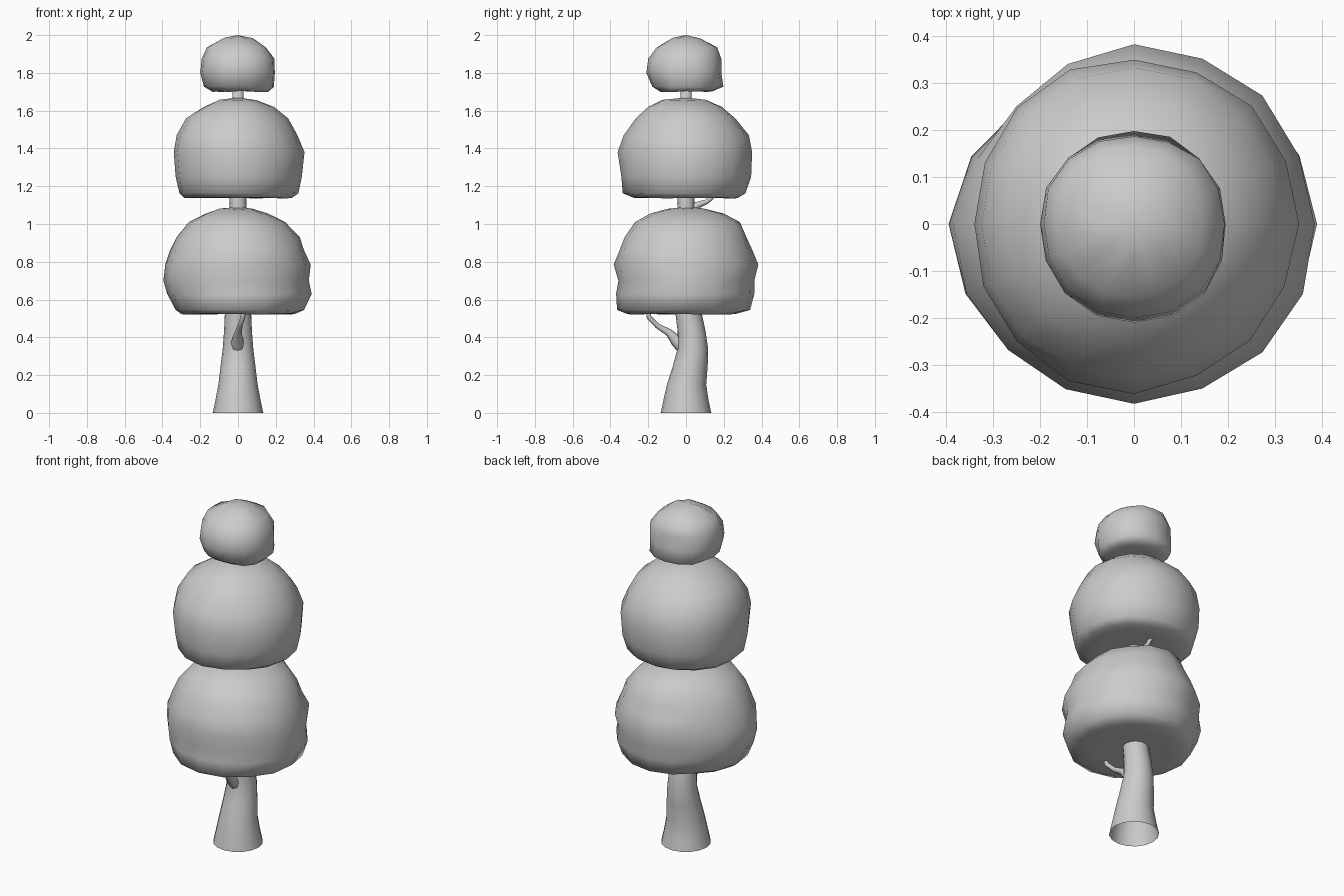
import bpy, bmesh, math, random
from mathutils import Vector

random.seed(4)
if "Cube" in bpy.data.objects:
    bpy.data.objects.remove(bpy.data.objects["Cube"], do_unlink=True)

grey = bpy.data.materials.new("plain grey")
grey.use_nodes = True
colour = (0.6, 0.6, 0.6, 1)
grey.diffuse_color = colour
grey.node_tree.nodes["Principled BSDF"].inputs["Base Color"].default_value = colour


def skin(name, rings, bottom=None, top=None):
    """Bridge rings of points into a smooth surface, closing each end that has a tip point."""
    bm = bmesh.new()
    loops = [[bm.verts.new(p) for p in ring] for ring in rings]
    count = len(loops[0])
    for low, high in zip(loops, loops[1:]):
        for i in range(count):
            j = (i + 1) % count
            bm.faces.new((low[i], low[j], high[j], high[i]))
    for loop, tip in ((loops[0], bottom), (loops[-1], top)):
        if tip is not None:
            centre = bm.verts.new(tip)
            for i in range(count):
                bm.faces.new((loop[i], loop[(i + 1) % count], centre))
    bmesh.ops.recalc_face_normals(bm, faces=bm.faces)
    for face in bm.faces:
        face.smooth = True
    mesh = bpy.data.meshes.new(name)
    bm.to_mesh(mesh)
    bm.free()
    mesh.materials.append(grey)
    obj = bpy.data.objects.new(name, mesh)
    bpy.context.collection.objects.link(obj)
    return obj


def foliage(name, bottom, top, swells, profile, wobble, segments=16):
    """Lumpy crown: each profile row is height, then radius to the left, back, right and front.
    The four swells widen or narrow the quarters between those directions."""
    rings = []
    first = profile[0]
    underside = (first[0], *[r * 0.65 for r in first[1:]])
    for k, row in enumerate([underside] + profile):
        z, radii = row[0], row[1:]
        ring = []
        for i in range(segments):
            quarter, step = divmod(i * 4, segments)
            blend = (1 - math.cos(math.pi * step / segments)) / 2
            radius = radii[quarter] * (1 - blend) + radii[(quarter + 1) % 4] * blend
            radius *= 1 + swells[quarter] * math.sin(math.pi * step / segments)
            height = z
            if step and k:
                radius *= 1 + random.uniform(-wobble, wobble)
                height += random.uniform(-wobble, wobble) * 0.3
            angle = math.tau * i / segments
            ring.append((radius * math.cos(angle), radius * math.sin(angle), height))
        rings.append(ring)
    return skin(name, rings, (0, 0, bottom), (0, 0, top))


def limb(name, path, segments, flat=False):
    """Tapered tube along rows of x, y, z, radius; flat keeps every ring level."""
    points = [Vector(p[:3]) for p in path]
    rings = []
    for k, p in enumerate(points):
        along = points[min(k + 1, len(points) - 1)] - points[max(k - 1, 0)]
        along = Vector((0, 0, 1)) if flat else along.normalized()
        side = Vector((1, 0, 0))
        up = along.cross(side).normalized()
        rings.append([p + path[k][3] * (side * math.cos(a) + up * math.sin(a))
                      for a in (math.tau * i / segments for i in range(segments))])
    return skin(name, rings, None, points[-1])


# Trunk, open underneath, running up through all three crowns
limb("trunk", [
    (0, 0, 0, 0.134), (0, 0, 0.07, 0.119), (0, 0.003, 0.15, 0.104),
    (0, 0.023, 0.25, 0.092), (0, 0.036, 0.34, 0.081), (0, 0.03, 0.43, 0.074),
    (0, 0.015, 0.52, 0.07), (0, 0, 0.8, 0.055), (0, 0, 1.1, 0.045),
    (0, 0, 1.4, 0.035), (0, 0, 1.75, 0.027)], 16, flat=True)

# Small branches
limb("lower_branch", [
    (0, 0, 0.33, 0.035), (-0.003, -0.045, 0.375, 0.033), (0, -0.09, 0.425, 0.02),
    (0.01, -0.15, 0.46, 0.014), (0.025, -0.195, 0.505, 0.013), (0.035, -0.21, 0.58, 0.01)], 8)
limb("upper_branch", [
    (0, 0, 1.06, 0.024), (0, 0.06, 1.1, 0.018),
    (0, 0.11, 1.118, 0.013), (0, 0.16, 1.16, 0.009)], 8)

# Crowns
foliage("lower_crown", 0.53, 1.09, (0.0, -0.07, 0.0, 0.0), [
    (0.523, 0.30, 0.26, 0.30, 0.31), (0.545, 0.35, 0.34, 0.33, 0.365),
    (0.63, 0.39, 0.362, 0.375, 0.37), (0.70, 0.375, 0.362, 0.395, 0.358),
    (0.785, 0.385, 0.383, 0.385, 0.383), (0.86, 0.35, 0.352, 0.36, 0.352),
    (0.93, 0.327, 0.32, 0.325, 0.325), (1.01, 0.25, 0.285, 0.26, 0.27),
    (1.055, 0.16, 0.2, 0.17, 0.19), (1.08, 0.08, 0.1, 0.1, 0.1)], 0.013)
foliage("middle_crown", 1.145, 1.67, (0.0, 0.02, 0.01, -0.03), [
    (1.138, 0.285, 0.275, 0.285, 0.275), (1.163, 0.32, 0.315, 0.31, 0.335),
    (1.25, 0.338, 0.345, 0.33, 0.342), (1.38, 0.352, 0.35, 0.34, 0.362),
    (1.47, 0.315, 0.333, 0.325, 0.33), (1.56, 0.265, 0.26, 0.275, 0.265),
    (1.62, 0.19, 0.19, 0.18, 0.2), (1.655, 0.1, 0.11, 0.1, 0.13)], 0.012)
foliage("top_crown", 1.71, 2.0, (0.02, 0.04, 0.03, 0.04), [
    (1.703, 0.165, 0.14, 0.14, 0.14), (1.727, 0.19, 0.198, 0.18, 0.178),
    (1.80, 0.195, 0.187, 0.2, 0.21), (1.875, 0.193, 0.187, 0.192, 0.2),
    (1.935, 0.147, 0.165, 0.165, 0.155), (1.983, 0.08, 0.075, 0.075, 0.07)], 0.015)
